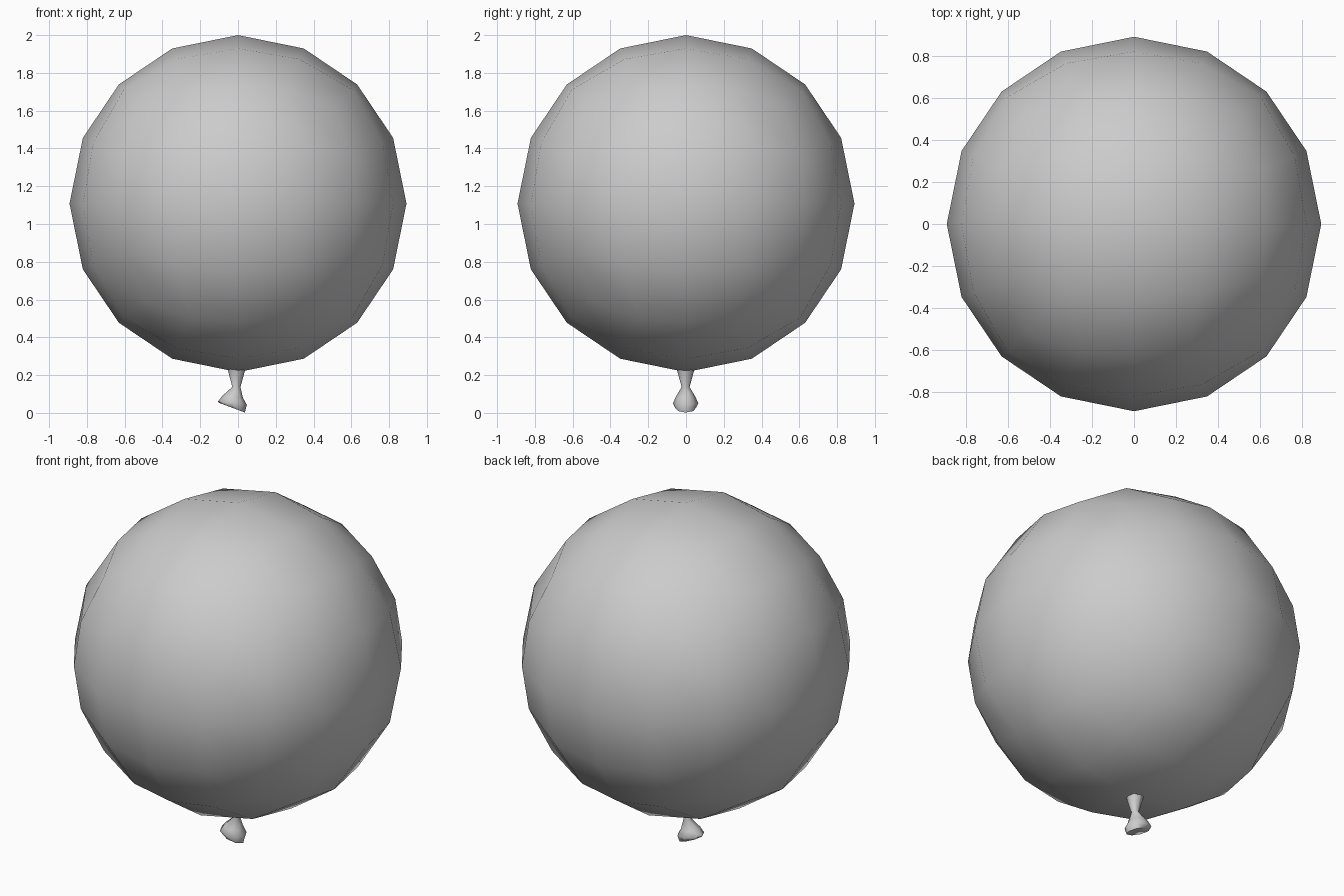
import bpy, bmesh
from math import sin, cos, pi
from mathutils import Vector

if "Cube" in bpy.data.objects:
    bpy.data.objects.remove(bpy.data.objects["Cube"])

def finish(bm, name):
    bmesh.ops.remove_doubles(bm, verts=bm.verts, dist=1e-4)
    bmesh.ops.recalc_face_normals(bm, faces=bm.faces)
    for f in bm.faces:
        f.smooth = True
    me = bpy.data.meshes.new(name)
    bm.to_mesh(me)
    bm.free()
    ob = bpy.data.objects.new(name, me)
    bpy.context.collection.objects.link(ob)
    return ob

# balloon body: cube with 4 x 4 faces per side, rounded to a sphere
R, CENTRE = 0.892, Vector((0, 0, 1.108))
bm = bmesh.new()
bmesh.ops.create_cube(bm, size=2)
bmesh.ops.subdivide_edges(bm, edges=bm.edges[:], cuts=3, use_grid_fill=True)
step = {0: 0.0, 1: 0.424, 2: 1.0}          # near-equal angular spacing
for v in bm.verts:
    p = Vector([step[round(abs(c) * 2)] * (1 if c > 0 else -1) for c in v.co])
    v.co = CENTRE + p.normalized() * R
finish(bm, "balloon_body")

# tied neck with slanted lip: (left x, left z, right x, right z, half depth)
rings = [(-0.056, 0.235, 0.040, 0.235, 0.048),
         (-0.030, 0.137, 0.013, 0.137, 0.021),
         (-0.083, 0.090, 0.026, 0.080, 0.052),
         (-0.106, 0.060, 0.047, 0.042, 0.067),
         (-0.100, 0.053, 0.036, 0.002, 0.056)]
SIDES = 8
bm = bmesh.new()
loops = []
for lx, lz, rx, rz, d in rings:
    loop = []
    for i in range(SIDES):
        a = 2 * pi * i / SIDES
        t = (1 + cos(a)) / 2
        loop.append(bm.verts.new((lx + (rx - lx) * t, -0.002 + d * sin(a), lz + (rz - lz) * t)))
    loops.append(loop)
for a, b in zip(loops, loops[1:]):
    for i in range(SIDES):
        j = (i + 1) % SIDES
        bm.faces.new((a[i], a[j], b[j], b[i]))
bm.faces.new(loops[0])
bm.faces.new(loops[-1])
neck = finish(bm, "tied_neck")
bpy.context.view_layer.objects.active = neck
neck.select_set(True)
bpy.ops.object.shade_smooth_by_angle(angle=pi / 3)
